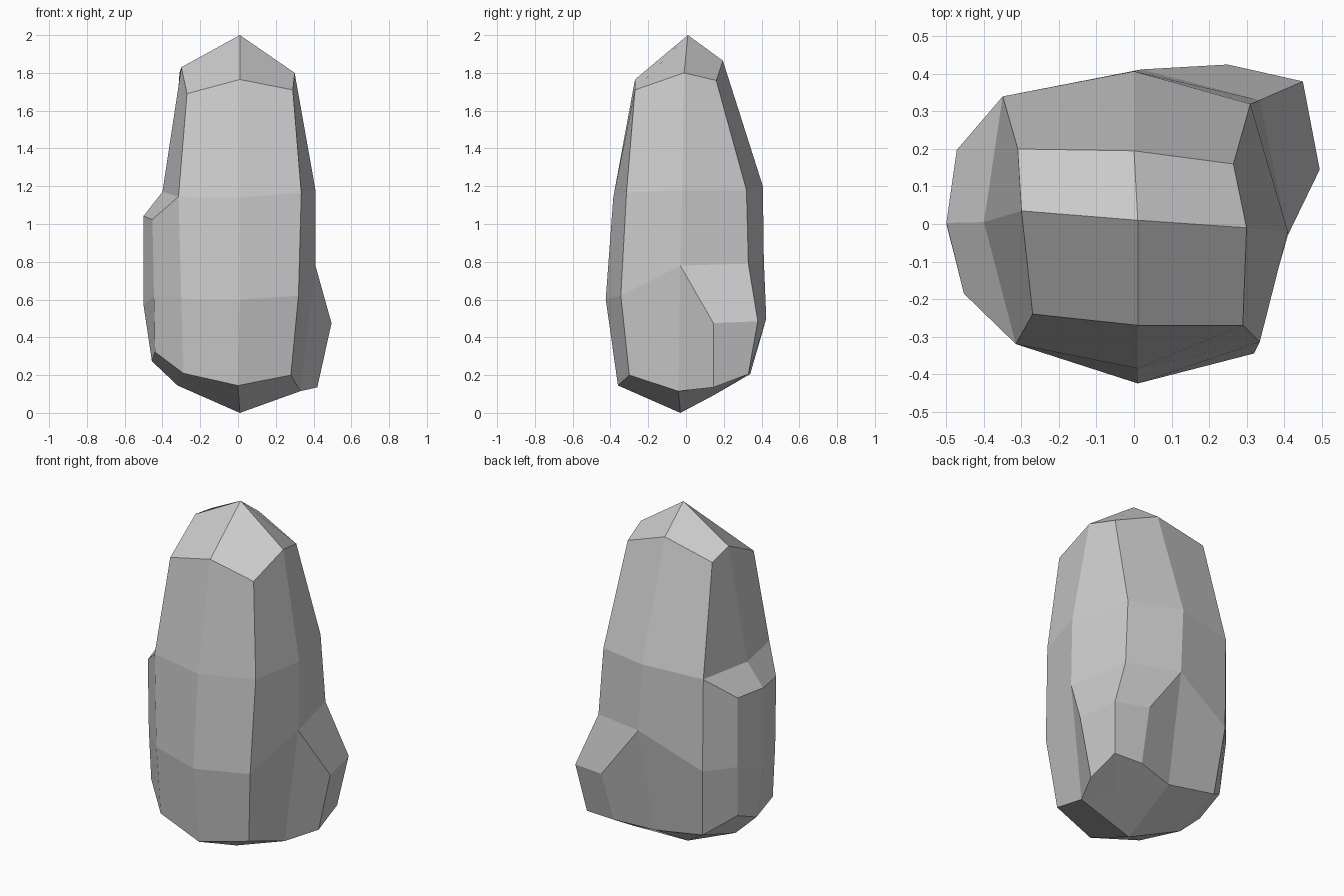
import bpy, bmesh
from mathutils import Vector

if "Cube" in bpy.data.objects:
    bpy.data.objects.remove(bpy.data.objects["Cube"])

# Cross-sections from bottom to top; each starts at the front-left corner and runs counter-clockwise
low = [(-.29, -.30, .21), (0, -.36, .145), (.28, -.30, .20), (.33, -.04, .115),
       (.24, .14, .09), (0, .285, .185), (-.31, .29, .24), (-.32, 0, .145)]
mid = [(-.30, -.325, .605), (.01, -.425, .60), (.32, -.345, .62), (.41, -.03, .78),
       (.335, .33, .79), (.02, .412, .81), (-.345, .34, .64), (-.40, 0, .54)]
high = [(-.315, -.32, 1.145), (.01, -.385, 1.14), (.335, -.315, 1.165), (.41, -.02, 1.18),
        (.31, .32, 1.18), (0, .407, 1.20), (-.35, .34, 1.18), (-.40, .005, 1.17)]
crown = [(-.27, -.24, 1.69), (.01, -.27, 1.765), (.29, -.27, 1.71), (.30, -.01, 1.80),
         (.265, .16, 1.76), (0, .195, 1.865), (-.31, .20, 1.80), (-.30, .035, 1.83)]

bm = bmesh.new()
rings = [[bm.verts.new(p) for p in ring] for ring in (low, mid, high, crown)]

# Side walls
wall = {}
for r in range(3):
    for i in range(8):
        j = (i + 1) % 8
        wall[r, i] = bm.faces.new((rings[r][i], rings[r][j], rings[r + 1][j], rings[r + 1][i]))

# Pointed top and bottom, four quads each
for ring, tip in ((rings[0], (.01, -.03, 0)), (rings[3], (.01, .01, 2))):
    apex = bm.verts.new(tip)
    for c in (0, 2, 4, 6):
        bm.faces.new((apex, ring[c - 1], ring[c], ring[c + 1]))


def raise_bump(faces, place):
    """Push a patch of faces outwards and wall in its border."""
    new = {v: bm.verts.new(place(v)) for v in {v for f in faces for v in f.verts}}
    edges = [(l.vert, l.link_loop_next.vert) for f in faces for l in f.loops]
    border = [e for e in edges if (e[1], e[0]) not in edges]
    caps = [[new[v] for v in f.verts] for f in faces]
    sides = [(a, b, new[b], new[a]) for a, b in border]
    bmesh.ops.delete(bm, geom=faces, context='FACES')
    for f in caps + sides:
        bm.faces.new(f)


# Broad bump on the left side
raise_bump([wall[r, i] for r in (0, 1) for i in (6, 7)],
           lambda v: Vector((v.co.x * .55 - .28, v.co.y * .58, .66 + (v.co.z - .66) * .75)))

# Low bump on the back right corner
target = {rings[1][3]: (.495, .145, .475), rings[1][4]: (.45, .38, .485), rings[1][5]: (.25, .425, .50),
          rings[0][3]: (.42, .145, .135), rings[0][4]: (.41, .33, .205), rings[0][5]: (.23, .34, .205)}
raise_bump([wall[0, 3], wall[0, 4]], lambda v: target[v])

bmesh.ops.recalc_face_normals(bm, faces=bm.faces[:])
mesh = bpy.data.meshes.new("rock")
bm.to_mesh(mesh)
bm.free()
bpy.context.collection.objects.link(bpy.data.objects.new("rock", mesh))
